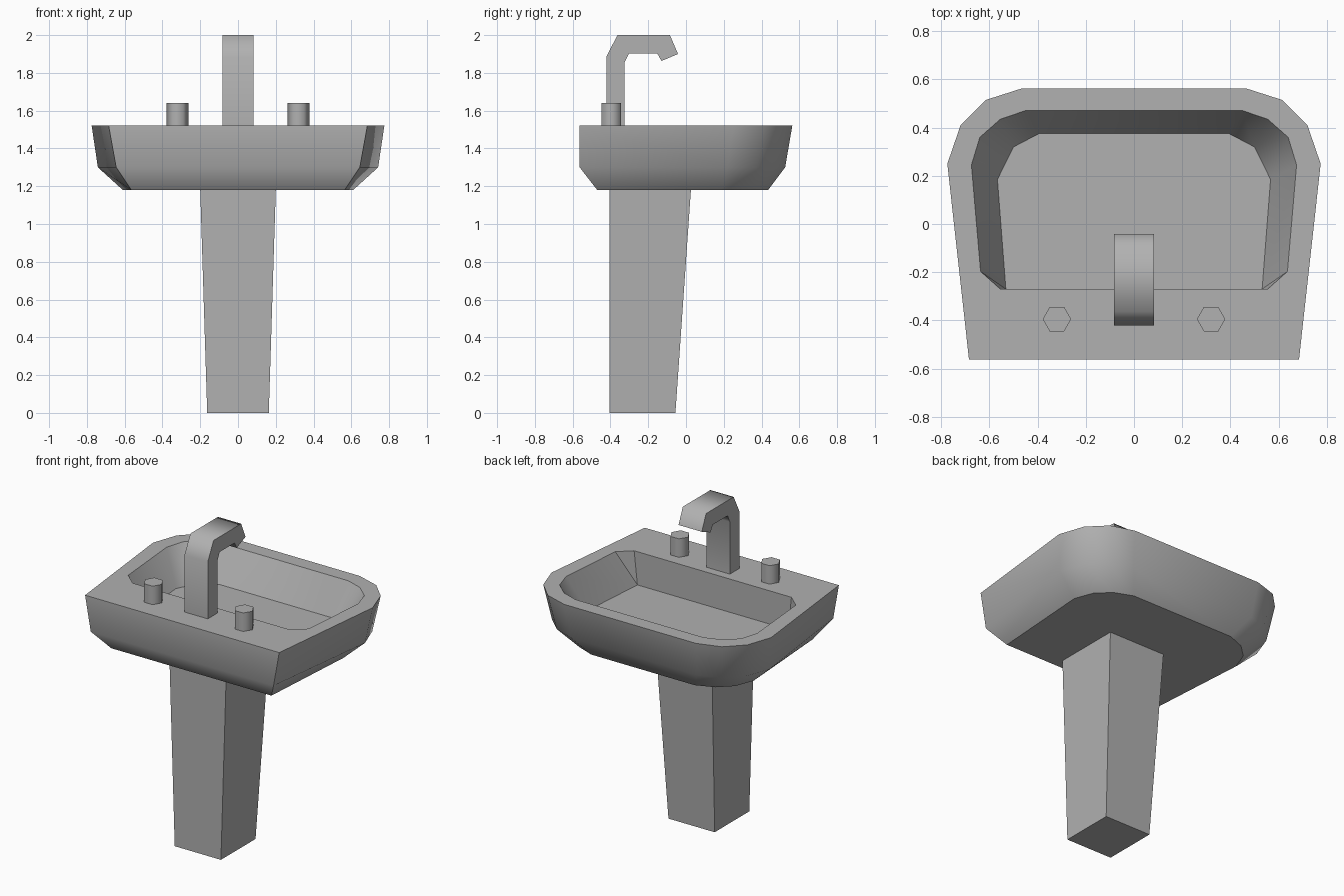
import bpy, bmesh, math

if "Cube" in bpy.data.objects:
    bpy.data.objects.remove(bpy.data.objects["Cube"])

grey = bpy.data.materials.new("grey_ceramic")
grey.diffuse_color = (0.44, 0.44, 0.44, 1)
grey.use_nodes = True
grey.node_tree.nodes["Principled BSDF"].inputs["Base Color"].default_value = grey.diffuse_color

def loft(name, loops, angle):
    """Skin matching closed loops of 3D points, cap both ends with crisp edges."""
    bm = bmesh.new()
    rings = [[bm.verts.new(p) for p in loop] for loop in loops]
    for a, b in zip(rings, rings[1:]):
        n = len(a)
        for i in range(n):
            j = (i + 1) % n
            bm.faces.new((a[i], a[j], b[j], b[i]))
    for ring in (rings[0], rings[-1]):
        for edge in bm.faces.new(ring).edges:
            edge.smooth = False
    bmesh.ops.remove_doubles(bm, verts=bm.verts, dist=0.0005)
    bmesh.ops.recalc_face_normals(bm, faces=bm.faces)
    mesh = bpy.data.meshes.new(name)
    bm.to_mesh(mesh)
    bm.free()
    mesh.materials.append(grey)
    ob = bpy.data.objects.new(name, mesh)
    bpy.context.collection.objects.link(ob)
    bpy.ops.object.select_all(action='DESELECT')
    ob.select_set(True)
    bpy.context.view_layer.objects.active = ob
    bpy.ops.object.shade_smooth_by_angle(angle=math.radians(angle), keep_sharp_edges=True)

def mirrored(half, z):
    """Right half outline (back to front) mirrored into a full loop."""
    return [(x, y, z) for x, y in half] + [(-x, y, z) for x, y in reversed(half)]

# Basin: underside, belly, outer rim, inner rim, bowl floor (repeats merge)
under = [(.365, .435), (.48, .39), (.565, .31), (.61, .19), (.565, -.47), (.565, -.47)]
belly = [(.445, .525), (.58, .475), (.685, .375), (.742, .22), (.645, -.563), (.645, -.563)]
outer = [(.465, .563), (.615, .515), (.72, .41), (.775, .25), (.685, -.563), (.685, -.563)]
inner = [(.45, .471), (.555, .435), (.64, .36), (.675, .245), (.637, -.197), (.555, -.27)]
floor = [(.395, .375), (.5, .32), (.5, .32), (.567, .185), (.532, -.27), (.532, -.27)]
loft("basin", [mirrored(under, 1.18), mirrored(belly, 1.30), mirrored(outer, 1.522),
               mirrored(inner, 1.522), mirrored(floor, 1.31)], 41)

# Tapered pedestal
loft("pedestal", [mirrored([(.163, -.056), (.163, -.405)], 0),
                  mirrored([(.2, .026), (.2, -.405)], 1.18)], 30)

# Faucet: side profile extruded across x
profile = [(-.422, 1.522), (-.422, 1.885), (-.363, 2.0), (-.085, 2.0), (-.042, 1.9),
           (-.13, 1.863), (-.152, 1.903), (-.302, 1.903), (-.325, 1.855), (-.325, 1.522)]
loft("faucet", [[(x, y, z) for y, z in profile] for x in (-.082, .082)], 70)

# Hexagonal tap handles
for side, sx in (("left", -1), ("right", 1)):
    hexagon = [(sx * .32 + .059 * math.cos(k * math.pi / 3),
                -.395 + .059 * math.sin(k * math.pi / 3)) for k in range(6)]
    loft(side + "_handle", [[(x, y, z) for x, y in hexagon] for z in (1.522, 1.64)], 65)
